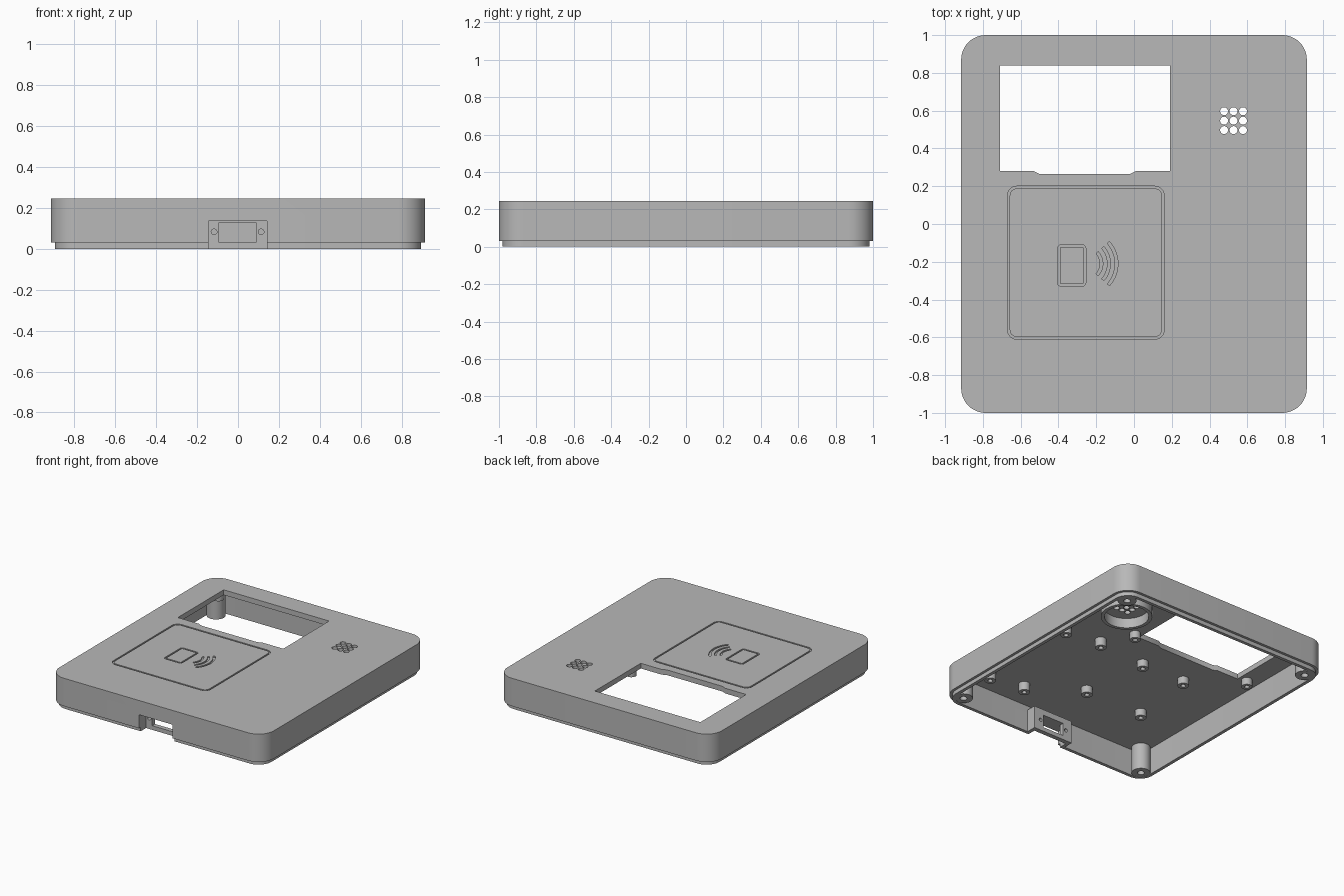
import bpy, bmesh
from math import sin, cos, pi, radians
from mathutils import Vector

if "Cube" in bpy.data.objects:
    bpy.data.objects.remove(bpy.data.objects["Cube"])

grey = bpy.data.materials.new("plain grey plastic")
grey.use_nodes = True
colour = (0.48, 0.48, 0.48, 1)
grey.diffuse_color = colour
grey.node_tree.nodes["Principled BSDF"].inputs["Base Color"].default_value = colour


# Outline helpers: each returns a flat closed list of (x, y)
def rounded(cx, cy, hx, hy, r, n=12):
    pts = []
    for k, (sx, sy) in enumerate([(1, 1), (-1, 1), (-1, -1), (1, -1)]):
        for i in range(n + 1):
            a = (k + i / n) * pi / 2
            pts.append((cx + sx * (hx - r) + r * cos(a), cy + sy * (hy - r) + r * sin(a)))
    return pts


def circle(cx, cy, r, n=32):
    return [(cx + r * cos(2 * pi * i / n), cy + r * sin(2 * pi * i / n)) for i in range(n)]


def arc_band(cx, cy, r, width, half_angle, n=16):
    angles = [radians(half_angle) * (2 * i / n - 1) for i in range(n + 1)]
    outer = [(cx + (r + width) * cos(a), cy + (r + width) * sin(a)) for a in angles]
    inner = [(cx + r * cos(a), cy + r * sin(a)) for a in reversed(angles)]
    return outer + inner


# Join matching outlines at given heights; cap the ends or close into a ring
def loft(bm, sections, ring=False):
    loops = [[bm.verts.new((x, y, z)) for x, y in pts] for pts, z in sections]
    n = len(loops[0])
    pairs = list(zip(loops, loops[1:]))
    if ring:
        pairs.append((loops[-1], loops[0]))
    else:
        bm.faces.new(loops[0])
        bm.faces.new(loops[-1])
    for a, b in pairs:
        for i in range(n):
            j = (i + 1) % n
            bm.faces.new((a[i], a[j], b[j], b[i]))


def prism(bm, pts, z0, z1):
    loft(bm, [(pts, z0), (pts, z1)])


def box(bm, x0, x1, y0, y1, z0, z1):
    prism(bm, [(x0, y0), (x1, y0), (x1, y1), (x0, y1)], z0, z1)


def finish(name, bm):
    bmesh.ops.recalc_face_normals(bm, faces=bm.faces[:])
    mesh = bpy.data.meshes.new(name)
    bm.to_mesh(mesh)
    bm.free()
    mesh.materials.append(grey)
    ob = bpy.data.objects.new(name, mesh)
    bpy.context.collection.objects.link(ob)
    return ob


def activate(ob):
    bpy.ops.object.select_all(action='DESELECT')
    ob.select_set(True)
    bpy.context.view_layer.objects.active = ob


def cut(ob, cutter):
    mod = ob.modifiers.new("cut", 'BOOLEAN')
    mod.operation, mod.solver, mod.object = 'DIFFERENCE', 'EXACT', cutter
    activate(ob)
    bpy.ops.object.modifier_apply(modifier=mod.name)
    bpy.data.objects.remove(cutter)


TOP, CEILING = 0.245, 0.205

# Hollow case, open below, with a stepped lip around the rim
def case_outline(inset):
    return rounded(0, 0, 0.915 - inset, 1 - inset, 0.13 - inset)


bm = bmesh.new()
loft(bm, [(case_outline(0.045), CEILING), (case_outline(0.045), 0),
          (case_outline(0.02), 0), (case_outline(0.02), 0.03),
          (case_outline(0), 0.03), (case_outline(0), TOP)])
case = finish("case_shell", bm)

# Openings and engraved marks
bm = bmesh.new()
window = [(-0.71, 0.84), (-0.71, 0.28), (-0.53, 0.28), (-0.50, 0.265),
          (-0.02, 0.265), (0.01, 0.28), (0.19, 0.28), (0.19, 0.84)]
prism(bm, window, 0.15, 0.3)
for i in (-1, 0, 1):
    for j in (-1, 0, 1):
        prism(bm, circle(0.527 + 0.05 * i, 0.547 + 0.05 * j, 0.021, 24), 0.15, 0.3)
box(bm, -0.145, 0.142, -1.1, -0.915, -0.1, 0.135)


def groove_frame(cx, cy, hx, hy, r, w, depth=0.01):
    a, b = rounded(cx, cy, hx, hy, r, 6), rounded(cx, cy, hx - w, hy - w, r - w, 6)
    loft(bm, [(a, TOP - depth), (a, 0.3), (b, 0.3), (b, TOP - depth)], ring=True)


groove_frame(-0.255, -0.205, 0.415, 0.405, 0.05, 0.012)
groove_frame(-0.33, -0.22, 0.075, 0.11, 0.02, 0.012)
for r in (0.08, 0.12, 0.16):
    prism(bm, arc_band(-0.26, -0.21, r, 0.015, 42), TOP - 0.01, 0.3)
cut(case, finish("openings_cutter", bm))

# Inward pocket that carries the front socket
bm = bmesh.new()
box(bm, -0.17, 0.17, -0.96, -0.88, 0, 0.174)
pocket = finish("socket_pocket", bm)
bm = bmesh.new()
box(bm, -0.145, 0.142, -1.1, -0.915, -0.1, 0.135)
cut(pocket, finish("pocket_cutter", bm))
bm = bmesh.new()
box(bm, -0.092, 0.088, -1.1, -0.8, 0.032, 0.13)
for x in (-0.117, 0.113):
    old = set(bm.verts)
    prism(bm, circle(x, -0.083, 0.014, 20), 0.8, 1.1)
    for v in set(bm.verts) - old:
        v.co = Vector((v.co.x, -v.co.z, -v.co.y))
cut(pocket, finish("socket_cutter", bm))


# Screw posts hanging from the ceiling, each with a blind hole
def post(name, x, y, r, hole, z, depth):
    bm = bmesh.new()
    loft(bm, [(circle(x, y, r), CEILING + 0.01), (circle(x, y, r), z),
              (circle(x, y, hole), z), (circle(x, y, hole), z + depth)])
    return finish(name, bm)


parts = [case, pocket]
for sx in (-1, 1):
    for sy in (-1, 1):
        parts.append(post("corner_post", sx * 0.81, sy * 0.89, 0.066, 0.025, 0.001, 0.12))
for x, y in [(-0.05, 0.035), (-0.42, 0.035), (-0.48, -0.5), (0.015, -0.495)]:
    parts.append(post("reader_post", x, y, 0.04, 0.017, 0.15, 0.04))
for x, y in [(0.675, 0.065), (0.375, 0.085), (0.385, -0.735), (0.67, -0.765)]:
    parts.append(post("board_post", x, y, 0.04, 0.017, 0.14, 0.05))
for x in (-0.77, 0.25):
    for y in (0.31, 0.86):
        parts.append(post("display_post", x, y, 0.038, 0.017, 0.15, 0.04))

# Collar around the sounder holes
bm = bmesh.new()
a, b = circle(0.527, 0.547, 0.18, 48), circle(0.527, 0.547, 0.155, 48)
loft(bm, [(a, CEILING + 0.01), (a, 0.13), (b, 0.13), (b, CEILING + 0.01)], ring=True)
parts.append(finish("sounder_collar", bm))

for ob in parts:
    activate(ob)
    bpy.ops.object.shade_smooth_by_angle(angle=radians(30))
